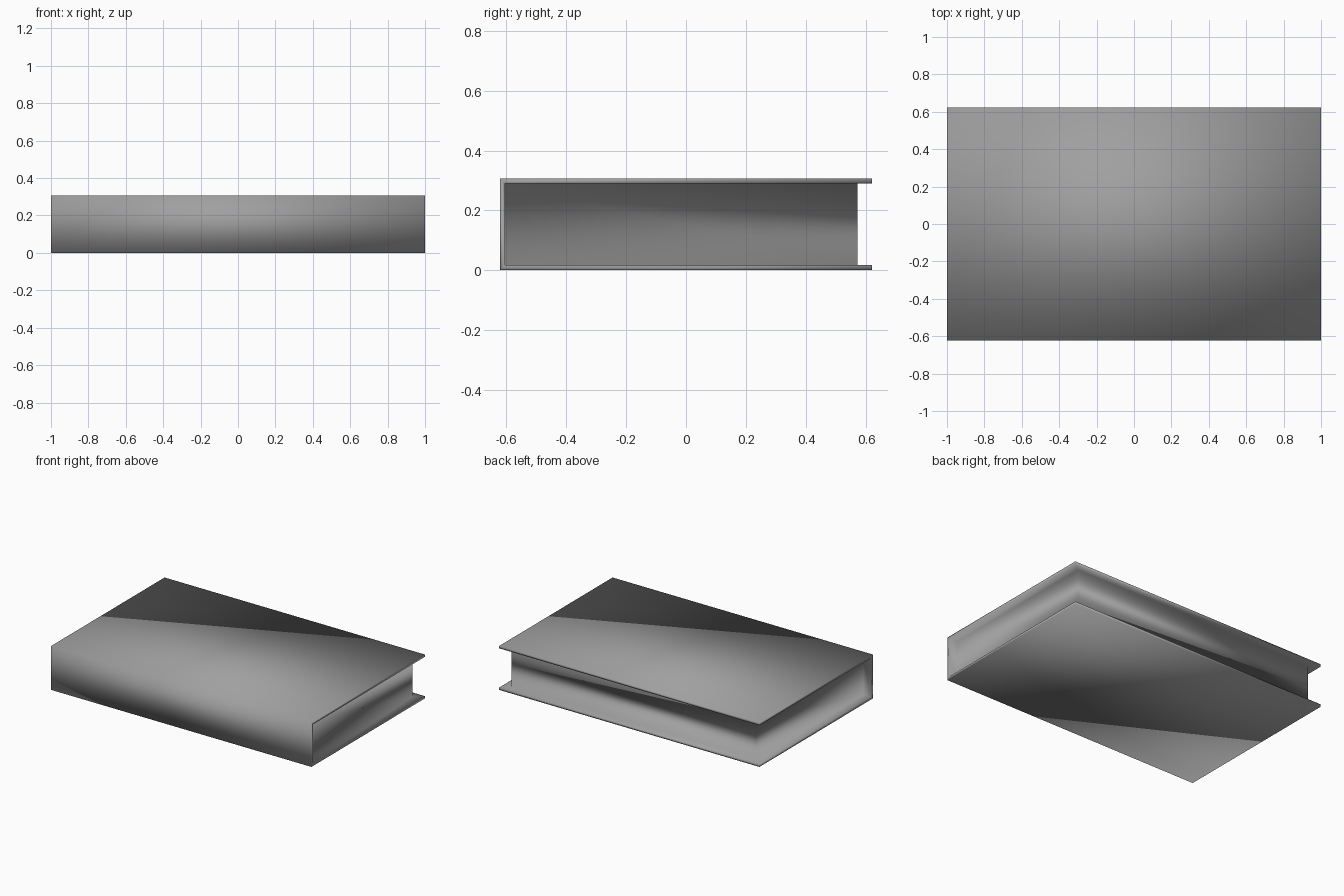
import bpy, bmesh

cube = bpy.data.objects.get("Cube")
if cube:
    bpy.data.objects.remove(cube, do_unlink=True)

HALF_X, HALF_Y, HEIGHT = 1.0, 0.622, 0.306   # outer size
COVER = 0.017                                # cover board thickness
PAGE_X, PAGE_Y = 0.939, 0.573                # page block ends and fore edge

grey = bpy.data.materials.new("book_grey")
grey.use_nodes = True
colour = (0.35, 0.35, 0.35, 1)
grey.diffuse_color = colour
grey.node_tree.nodes["Principled BSDF"].inputs["Base Color"].default_value = colour

bm = bmesh.new()

# Solid block for the covers and spine
bmesh.ops.create_cube(bm, size=1)
for v in bm.verts:
    v.co.x *= 2 * HALF_X
    v.co.y *= 2 * HALF_Y
    v.co.z = (v.co.z + 0.5) * HEIGHT


def extrude_pages(faces):
    """Extrude the three page sides as one region; return new faces and vertices."""
    geom = bmesh.ops.extrude_face_region(bm, geom=faces)["geom"]
    bmesh.ops.delete(bm, geom=[f for f in faces if f.is_valid], context="FACES_ONLY")
    return ([g for g in geom if isinstance(g, bmesh.types.BMFace)],
            [g for g in geom if isinstance(g, bmesh.types.BMVert)])


bm.normal_update()
sides = [f for f in bm.faces if abs(f.normal.x) > 0.9 or f.normal.y > 0.9]

# Rim of the cover boards and spine
sides, verts = extrude_pages(sides)
for v in verts:
    v.co.z += COVER if v.co.z < HEIGHT / 2 else -COVER
    if v.co.y < 0:
        v.co.y += COVER

# Page block set back between the boards
sides, verts = extrude_pages(sides)
for v in verts:
    v.co.x *= PAGE_X / HALF_X
    if v.co.y > 0:
        v.co.y = PAGE_Y

bmesh.ops.recalc_face_normals(bm, faces=bm.faces[:])
for f in bm.faces:
    f.smooth = True

mesh = bpy.data.meshes.new("book")
bm.to_mesh(mesh)
bm.free()
mesh.materials.append(grey)
bpy.context.collection.objects.link(bpy.data.objects.new("book", mesh))
